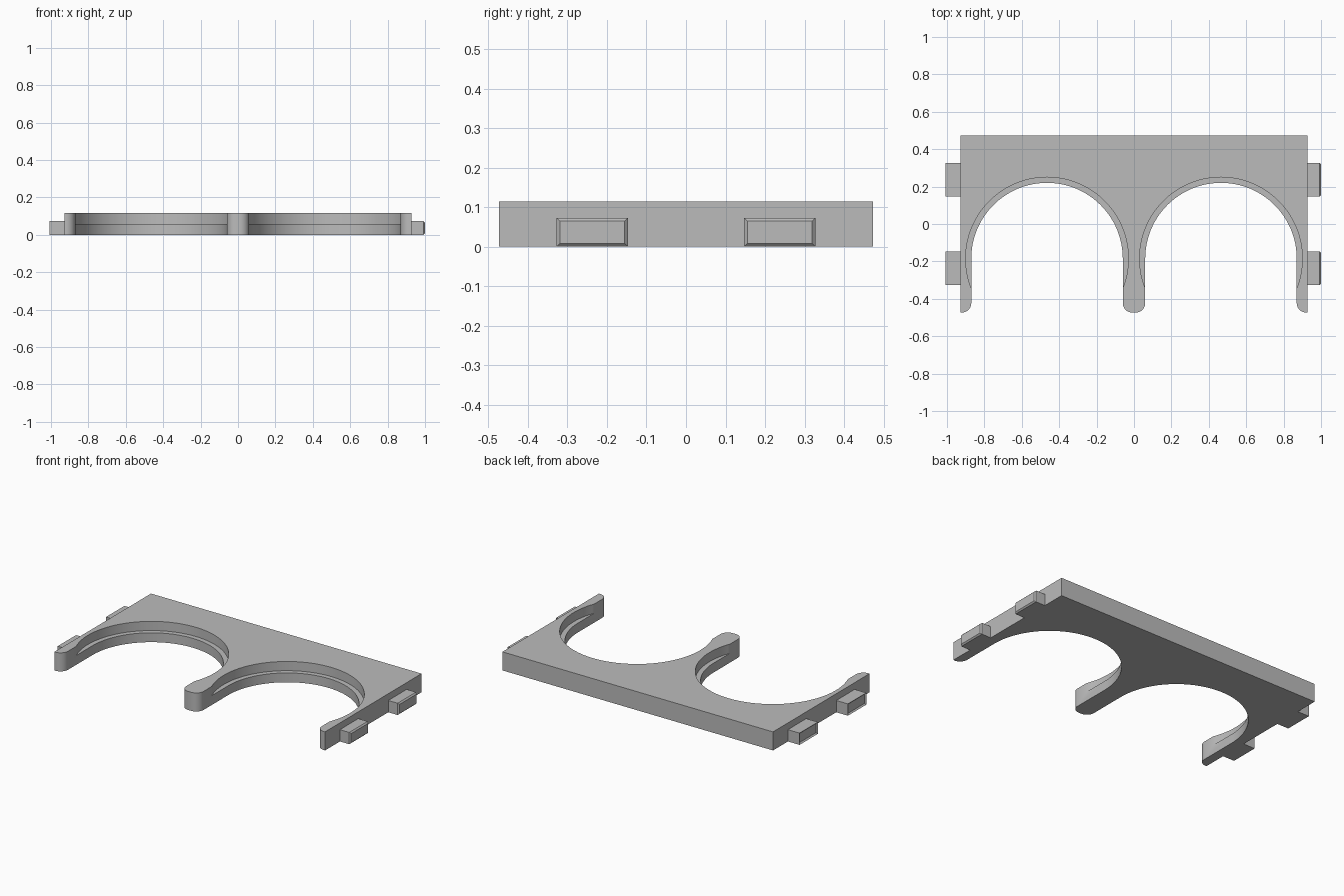
import bpy, bmesh
from math import cos, sin, pi

cube = bpy.data.objects.get("Cube")
if cube:
    bpy.data.objects.remove(cube, do_unlink=True)

W, D, H = 0.928, 0.473, 0.115        # plate half width, half depth, height
CX, CY, R = 0.465, -0.185, 0.405     # bay centre and radius
LEDGE_R, LEDGE_Z = 0.435, 0.058      # upper recess
ROUND = 0.05                         # prong tip rounding

grey = bpy.data.materials.new("light grey")
grey.use_nodes = True
grey.diffuse_color = (0.5, 0.5, 0.5, 1)
grey.node_tree.nodes["Principled BSDF"].inputs["Base Color"].default_value = (0.5, 0.5, 0.5, 1)


def make_object(name, bm):
    bmesh.ops.recalc_face_normals(bm, faces=bm.faces)
    mesh = bpy.data.meshes.new(name)
    bm.to_mesh(mesh)
    bm.free()
    mesh.materials.append(grey)
    obj = bpy.data.objects.new(name, mesh)
    bpy.context.collection.objects.link(obj)
    return obj


def prism(name, points, z0, z1):
    bm = bmesh.new()
    face = bm.faces.new([bm.verts.new((x, y, z0)) for x, y in points])
    top = bmesh.ops.extrude_face_region(bm, geom=[face])["geom"]
    verts = [v for v in top if isinstance(v, bmesh.types.BMVert)]
    bmesh.ops.translate(bm, verts=verts, vec=(0, 0, z1 - z0))
    return make_object(name, bm)


def arc(cx, cy, r, a0, a1, n):
    return [(cx + r * cos(a0 + (a1 - a0) * i / n), cy + r * sin(a0 + (a1 - a0) * i / n))
            for i in range(n + 1)]


def activate(obj):
    bpy.ops.object.select_all(action="DESELECT")
    obj.select_set(True)
    bpy.context.view_layer.objects.active = obj


# Plate outline: half, then mirrored
tip_y = -D + ROUND
half = arc(CX - R - ROUND, tip_y, ROUND, -pi / 2, 0, 10)
half += arc(CX, CY, R, pi, 0, 64)
half += arc(CX + R + ROUND, tip_y, ROUND, pi, 1.5 * pi, 10)
half += [(W, -D), (W, D)]
plate = prism("plate", half + [(-x, y) for x, y in reversed(half)], 0, H)

# Round recess above the ledge in each bay
for side in (-1, 1):
    circle = arc(side * CX, CY, LEDGE_R, 0, 2 * pi, 128)[:-1]
    cutter = prism("recess_cutter", circle, LEDGE_Z, H + 0.1)
    cutter.hide_render = True
    mod = plate.modifiers.new("recess", "BOOLEAN")
    mod.operation = "DIFFERENCE"
    mod.solver = "EXACT"
    mod.object = cutter
    activate(plate)
    bpy.ops.object.modifier_apply(modifier=mod.name)
    bpy.data.objects.remove(cutter, do_unlink=True)
activate(plate)
bpy.ops.object.shade_smooth_by_angle(angle=pi / 6)

# Side clips with chamfered outer ends
for side, side_name in ((1, "left"), (-1, "right")):
    for y, end_name in ((-0.237, "front"), (0.237, "back")):
        bm = bmesh.new()
        bmesh.ops.create_cube(bm, size=1)
        for v in bm.verts:
            v.co.x = side * (1.0 if v.co.x > 0 else W - 0.005)
            v.co.y = y + v.co.y * 0.18
            v.co.z = 0.073 if v.co.z > 0 else 0
        outer = [e for e in bm.edges if all(abs(v.co.x) > 0.99 for v in e.verts)]
        bmesh.ops.bevel(bm, geom=outer, offset=0.008, segments=1, affect="EDGES")
        make_object(f"{side_name}_{end_name}_clip", bm)
